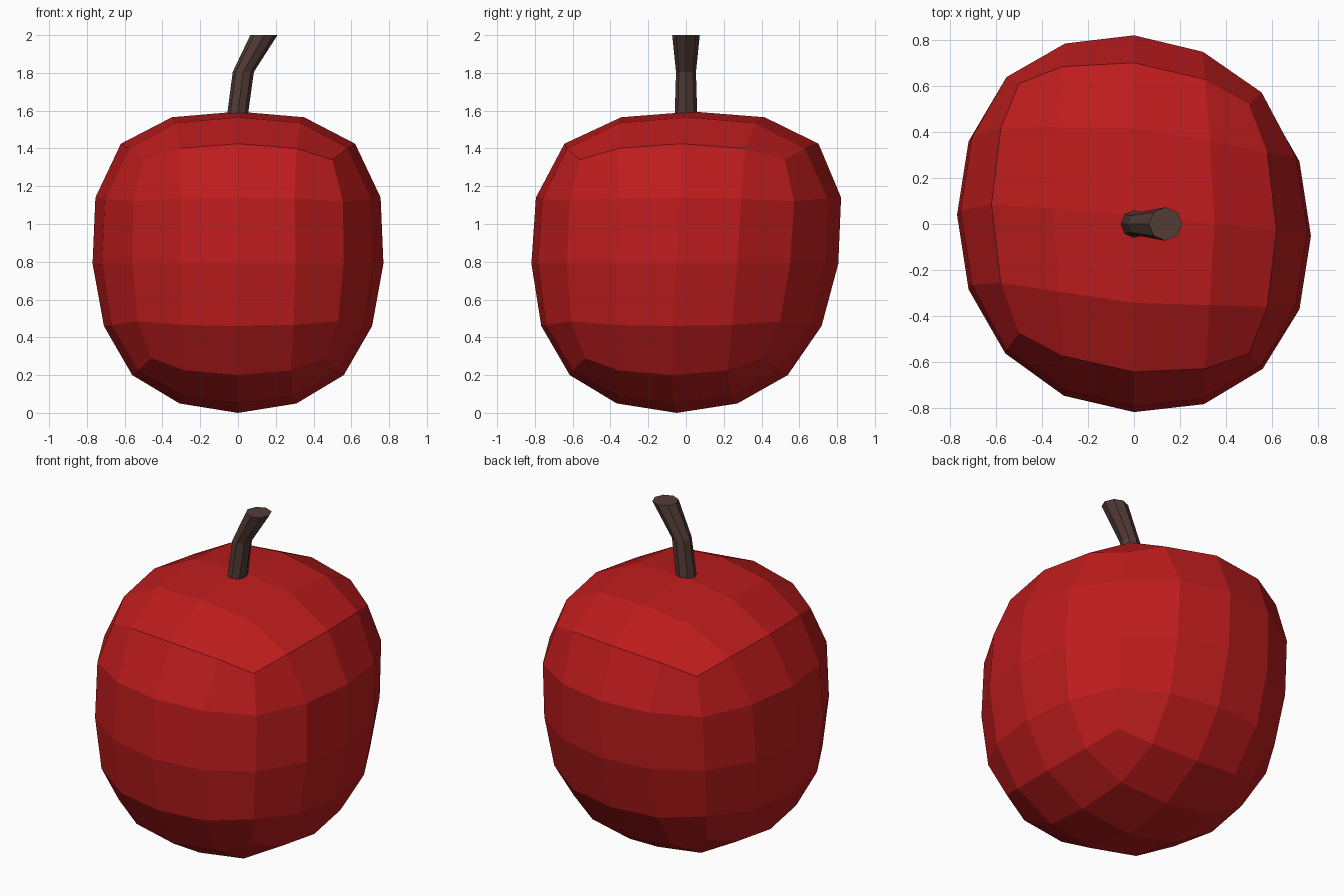
import bpy, bmesh, math

if "Cube" in bpy.data.objects:
    bpy.data.objects.remove(bpy.data.objects["Cube"])


def finish(bm, name, color):
    bmesh.ops.recalc_face_normals(bm, faces=bm.faces)
    mesh = bpy.data.meshes.new(name)
    bm.to_mesh(mesh)
    bm.free()
    mat = bpy.data.materials.new(name + "_colour")
    mat.diffuse_color = (*color, 1)
    mat.use_nodes = True
    mat.node_tree.nodes["Principled BSDF"].inputs["Base Color"].default_value = mat.diffuse_color
    mesh.materials.append(mat)
    obj = bpy.data.objects.new(name, mesh)
    bpy.context.collection.objects.link(obj)
    return obj


# Each layer of the cube grid: (larger, smaller) grid step -> (x, y, height)
LAYERS = {
    2: {(0, 0): (0, 0, 1.595), (1, 0): (.35, 0, 1.565), (1, 1): (.33, .33, 1.535),
        (2, 0): (.62, 0, 1.425), (2, 1): (.58, .31, 1.40), (2, 2): (.50, .50, 1.34)},
    1: {(2, 0): (.755, 0, 1.14), (2, 1): (.705, .30, 1.135), (2, 2): (.555, .555, 1.12)},
    0: {(2, 0): (.77, 0, .79), (2, 1): (.72, .305, .79), (2, 2): (.56, .56, .79)},
    -1: {(2, 0): (.71, 0, .46), (2, 1): (.67, .295, .465), (2, 2): (.53, .53, .485)},
    -2: {(0, 0): (0, 0, 0), (1, 0): (.31, 0, .05), (1, 1): (.29, .29, .09),
         (2, 0): (.56, 0, .20), (2, 1): (.53, .28, .225), (2, 2): (.46, .46, .29)},
}
DEPTH = {2: 1.085, 1: 1.07, 0: 1.055, -1: 1.045, -2: 1.03}

# Fruit: gridded cube rounded layer by layer, then slightly skewed
bm = bmesh.new()
bmesh.ops.create_cube(bm, size=4)
bmesh.ops.subdivide_edges(bm, edges=bm.edges[:], cuts=3, use_grid_fill=True)
for v in bm.verts:
    i, j, k = (round(c) for c in v.co)
    a, b = abs(i), abs(j)
    big, small, z = LAYERS[k][(max(a, b), min(a, b))]
    x, y = (big, small) if a >= b else (small, big)
    x = math.copysign(x, i)
    y = math.copysign(y * DEPTH[k], j)
    y += -.06 * x * (1.5 if k == 2 else 1) + .055 * (z - .9)
    v.co = (x, y, z)
finish(bm, "fruit", (.515, .0116, .0122))

# Stem: bent eight-sided tube, wider at the tip
bm = bmesh.new()
rings = []
for cx, z, rx, ry in [(-.005, 1.56, .055, .06), (.028, 1.805, .056, .053), (.137, 2, .072, .073)]:
    rings.append([bm.verts.new((cx + rx * math.cos(t * math.pi / 4),
                                ry * math.sin(t * math.pi / 4), z)) for t in range(8)])
for lo, hi in zip(rings, rings[1:]):
    for t in range(8):
        u = (t + 1) % 8
        bm.faces.new((lo[t], lo[u], hi[u], hi[t]))
bm.faces.new(rings[0])
bm.faces.new(rings[-1])
finish(bm, "stem", (.085, .045, .037))
